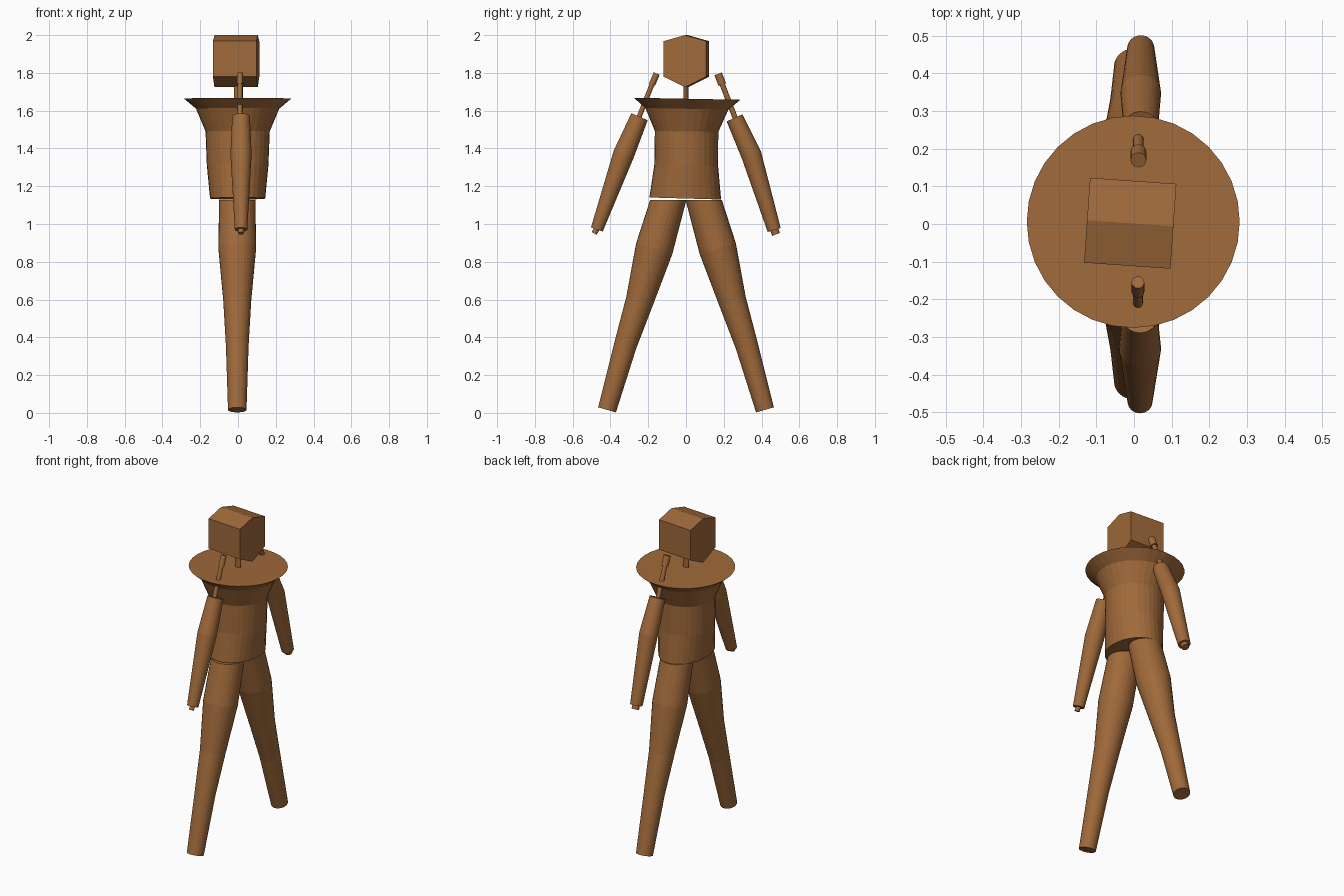
import bpy, bmesh, math
from mathutils import Vector, Matrix

if "Cube" in bpy.data.objects:
    bpy.data.objects.remove(bpy.data.objects["Cube"])

wood = bpy.data.materials.new("brown")
wood.diffuse_color = (0.35, 0.143, 0.043, 1)
wood.use_nodes = True
wood.node_tree.nodes["Principled BSDF"].inputs["Base Color"].default_value = wood.diffuse_color


def finish(name, bm):
    bmesh.ops.recalc_face_normals(bm, faces=bm.faces)
    me = bpy.data.meshes.new(name)
    bm.to_mesh(me)
    bm.free()
    me.materials.append(wood)
    ob = bpy.data.objects.new(name, me)
    bpy.context.collection.objects.link(ob)
    return ob


def loft(name, rings, sides=32, flat_start=False):
    """Capped tube through rings of (centre, x radius, cross radius)."""
    bm = bmesh.new()
    pts = [Vector(r[0]) for r in rings]
    n = len(pts)
    loops = []
    for i, (c, rx, ry) in enumerate(rings):
        t = Vector()
        if i > 0:
            t += (pts[i] - pts[i - 1]).normalized()
        if i < n - 1:
            t += (pts[i + 1] - pts[i]).normalized()
        if flat_start and i == 0:
            t = Vector((0, 0, -1))
        t.normalize()
        v = t.cross(Vector((1, 0, 0))).normalized()
        u = v.cross(t)
        loops.append([bm.verts.new(pts[i] + u * rx * math.cos(a) + v * ry * math.sin(a))
                      for a in (2 * math.pi * k / sides for k in range(sides))])
    for a, b in zip(loops, loops[1:]):
        for k in range(sides):
            m = (k + 1) % sides
            bm.faces.new((a[k], a[m], b[m], b[k]))
    bm.faces.new(loops[0])
    bm.faces.new(loops[-1])
    return finish(name, bm)


# Head: six-sided block running across x, turned slightly
bm = bmesh.new()
outline = [(0, 2.0), (0.113, 1.968), (0.113, 1.78), (0, 1.724), (-0.113, 1.78), (-0.113, 1.968)]
ends = [[bm.verts.new((x, y, z)) for y, z in outline] for x in (-0.115, 0.115)]
for k in range(6):
    m = (k + 1) % 6
    bm.faces.new((ends[0][k], ends[0][m], ends[1][m], ends[1][k]))
for e in ends:
    bm.faces.new(e)
bm.transform(Matrix.Translation((-0.01, 0.002, 0)) @ Matrix.Rotation(math.radians(-4), 4, 'Z'))
finish("head", bm)

# Neck
loft("neck", [((0, 0, 1.65), 0.02, 0.012), ((0, 0, 1.75), 0.02, 0.012)], 16)

# Torso with flared shoulders
profile = [(1.135, 0.146, 0.19, -0.004), (1.31, 0.163, 0.169, 0.001), (1.49, 0.17, 0.168, 0.003),
           (1.61, 0.22, 0.22, 0.005), (1.663, 0.283, 0.282, 0.006)]
loft("torso", [((-0.002, y, z), rx, ry) for z, rx, ry, y in profile], 32)

# Legs
leg = [(0.094, 1.127, 0.096), (0.168, 0.87, 0.1), (0.245, 0.594, 0.074),
       (0.322, 0.355, 0.06), (0.418, 0.016, 0.049)]
for side, s in (("right", 1), ("left", -1)):
    loft(side + "_leg", [((-0.004, s * y, z), r, r) for y, z, r in leg], 32, True)

# Arms: main sleeve, hand peg, thin shoulder rod and its thicker tip
arms = {
    "right": (0.018, [
        ("arm", 32, [(0.257, 1.562, 0.046), (0.346, 1.366, 0.054), (0.467, 0.968, 0.036)]),
        ("hand", 16, [(0.460, 0.99, 0.022), (0.477, 0.945, 0.022)]),
        ("shoulder_rod", 16, [(0.19, 1.745, 0.014), (0.265, 1.55, 0.014)]),
        ("rod_tip", 16, [(0.17, 1.795, 0.021), (0.192, 1.738, 0.021)])]),
    "left": (0.016, [
        ("arm", 32, [(-0.246, 1.568, 0.047), (-0.33, 1.369, 0.056), (-0.472, 0.971, 0.033)]),
        ("hand", 16, [(-0.465, 0.99, 0.015), (-0.486, 0.95, 0.015)]),
        ("shoulder_rod", 16, [(-0.178, 1.745, 0.013), (-0.255, 1.55, 0.013)]),
        ("rod_tip", 16, [(-0.155, 1.797, 0.017), (-0.180, 1.738, 0.017)])]),
}
for side, (x, parts) in arms.items():
    for part, sides, rings in parts:
        px = x if part in ("arm", "hand") else x * 0.65
        loft(f"{side}_{part}", [((px, y, z), r, r) for y, z, r in rings], sides)
